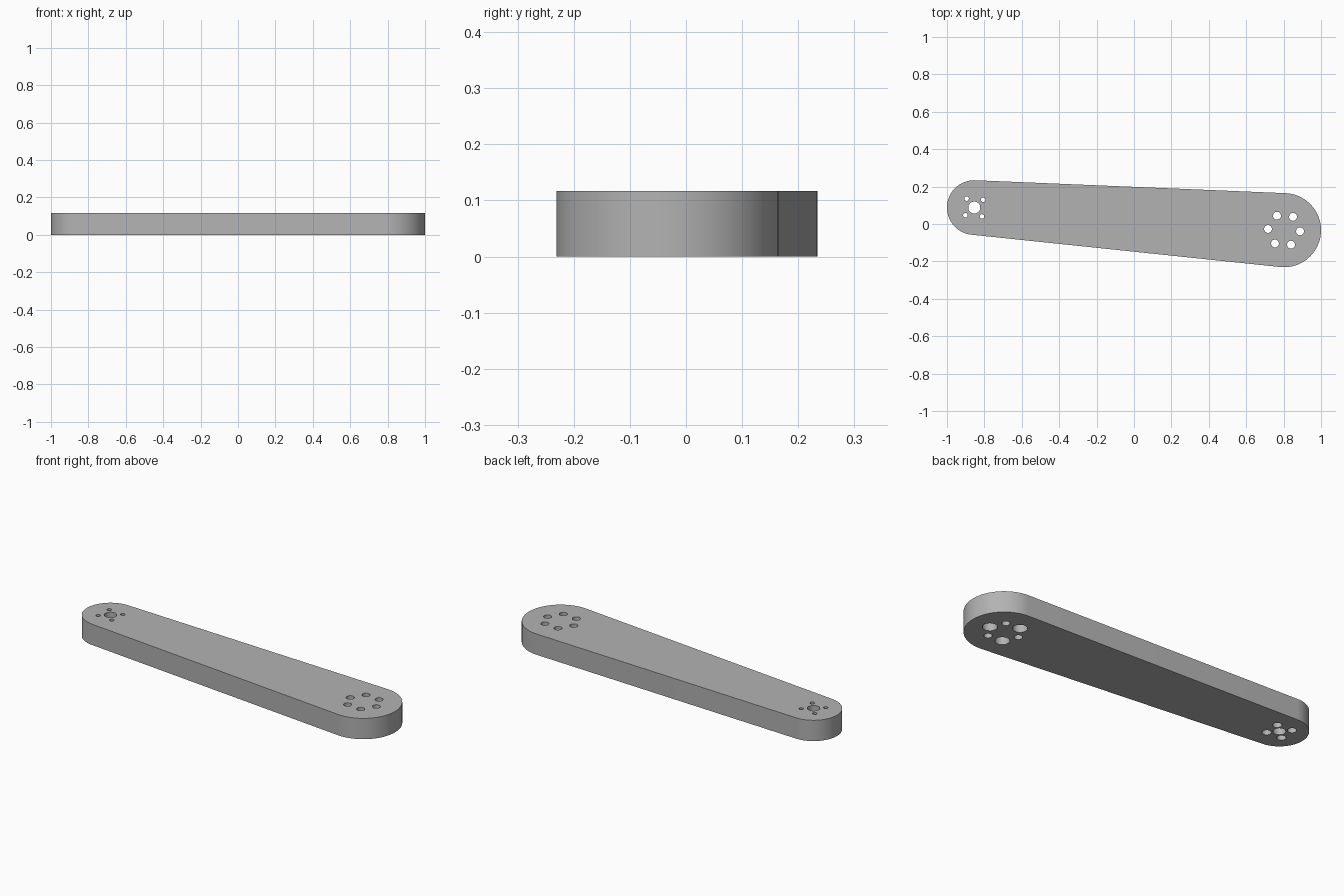
import bpy, bmesh
from math import sin, cos, acos, atan2, hypot, pi, radians

cube = bpy.data.objects.get("Cube")
if cube:
    bpy.data.objects.remove(cube)

HEIGHT = 0.117
SMALL_END, SMALL_R = (-0.854, 0.088), 0.146
LARGE_END, LARGE_R = (0.802, -0.033), 0.198
BORE_DEPTH = 0.05

grey = bpy.data.materials.new("plain grey")
grey.use_nodes = True
grey.diffuse_color = (0.45, 0.45, 0.45, 1)
grey.node_tree.nodes["Principled BSDF"].inputs["Base Color"].default_value = grey.diffuse_color


def polar(centre, r, a):
    return centre[0] + r * cos(a), centre[1] + r * sin(a)


def arc(centre, r, a0, a1, n):
    return [polar(centre, r, a0 + (a1 - a0) * i / n) for i in range(n + 1)]


def make_object(name, bm):
    bmesh.ops.recalc_face_normals(bm, faces=bm.faces)
    mesh = bpy.data.meshes.new(name)
    bm.to_mesh(mesh)
    bm.free()
    mesh.materials.append(grey)
    obj = bpy.data.objects.new(name, mesh)
    bpy.context.collection.objects.link(obj)
    return obj


# Tapered arm: two round ends joined by their common tangents
dx, dy = LARGE_END[0] - SMALL_END[0], LARGE_END[1] - SMALL_END[1]
axis = atan2(dy, dx)
tangent = acos((SMALL_R - LARGE_R) / hypot(dx, dy))
outline = arc(LARGE_END, LARGE_R, axis - tangent, axis + tangent, 48)
outline += arc(SMALL_END, SMALL_R, axis + tangent, axis + 2 * pi - tangent, 48)
bm = bmesh.new()
base = bm.faces.new([bm.verts.new((x, y, 0)) for x, y in outline])
top = bmesh.ops.extrude_face_region(bm, geom=[base], use_keep_orig=True)["geom"]
bmesh.ops.translate(bm, vec=(0, 0, HEIGHT),
                    verts=[v for v in top if isinstance(v, bmesh.types.BMVert)])
arm = make_object("tapered_arm", bm)

# Hole cutters: turned profiles, wider at the bottom where counterbored
bm = bmesh.new()


def add_hole(centre, r, bore=None):
    steps = [(bore or r, -0.05), (r, HEIGHT + 0.05)]
    if bore:
        steps[1:1] = [(bore, BORE_DEPTH), (r, BORE_DEPTH)]
    n = 32
    rings = [[bm.verts.new((*polar(centre, rad, 2 * pi * i / n), z)) for i in range(n)]
             for rad, z in steps]
    for lo, hi in zip(rings, rings[1:]):
        for i in range(n):
            j = (i + 1) % n
            bm.faces.new((lo[i], lo[j], hi[j], hi[i]))
    bm.faces.new(rings[0][::-1])
    bm.faces.new(rings[-1])


# Large end: ring of six holes, every other one counterbored
for k in range(6):
    add_hole(polar(LARGE_END, 0.086, axis + k * pi / 3), 0.021, 0.037 if k % 2 == 0 else None)

# Small end: centre hole with four counterbored screw holes
add_hole(SMALL_END, 0.032)
for k in range(4):
    add_hole(polar(SMALL_END, 0.063, axis + pi / 4 + k * pi / 2), 0.012, 0.023)
cutter = make_object("hole_cutter", bm)
cutter.hide_render = True

# Cut the holes and shade the curved walls
mod = arm.modifiers.new("holes", 'BOOLEAN')
mod.operation = 'DIFFERENCE'
mod.solver = 'EXACT'
mod.object = cutter
bpy.ops.object.select_all(action='DESELECT')
arm.select_set(True)
bpy.context.view_layer.objects.active = arm
bpy.ops.object.modifier_apply(modifier=mod.name)
bpy.data.objects.remove(cutter)
bpy.ops.object.shade_smooth_by_angle(angle=radians(30))
